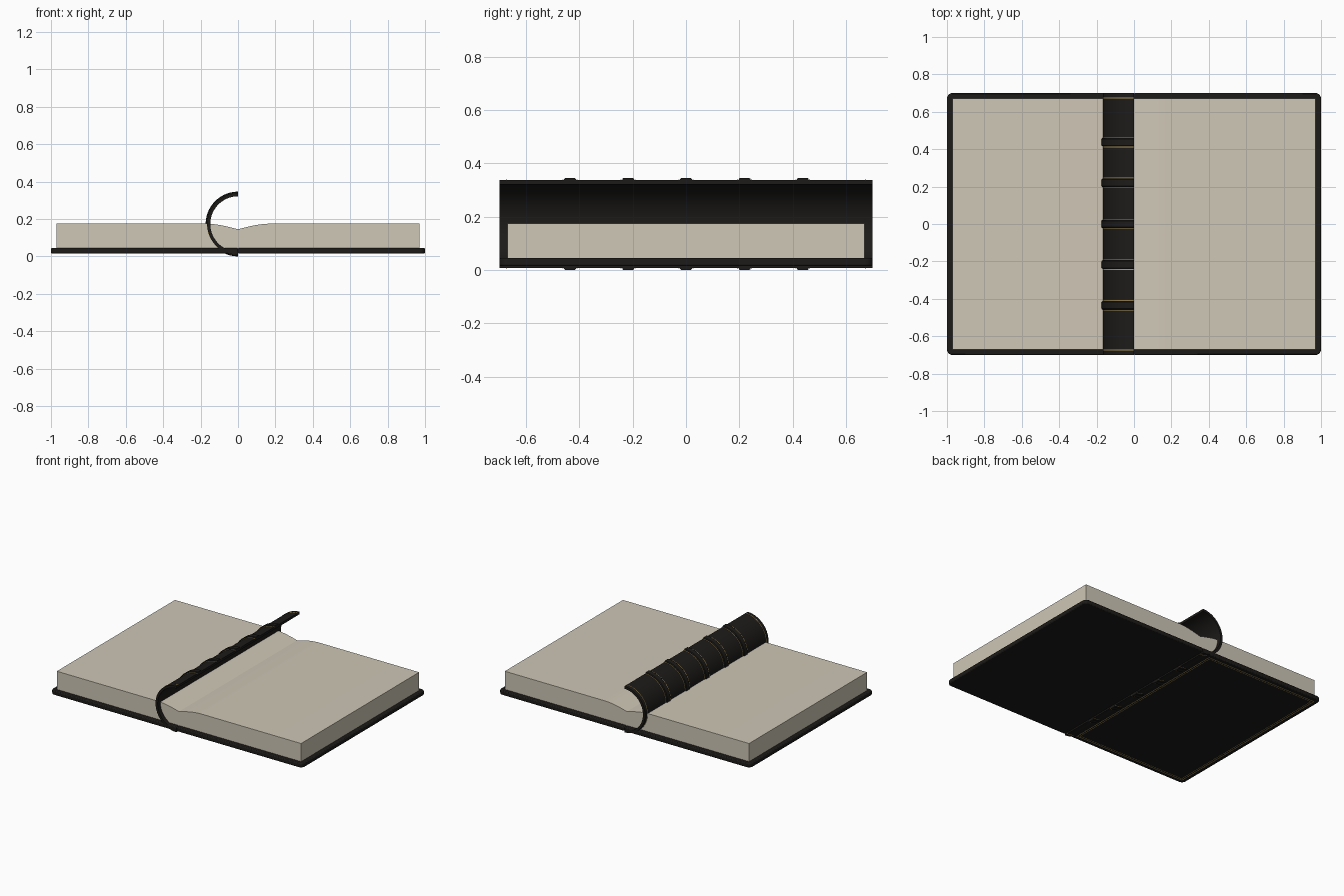
import bpy, bmesh, math

if "Cube" in bpy.data.objects:
    bpy.data.objects.remove(bpy.data.objects["Cube"])

HALF_Y, CZ = 0.70, 0.173          # half book height, spine axis height


def material(name, rgb):
    m = bpy.data.materials.new(name)
    m.diffuse_color = (*rgb, 1)
    m.use_nodes = True
    m.node_tree.nodes["Principled BSDF"].inputs["Base Color"].default_value = m.diffuse_color
    return m


LEATHER = material("black_leather", (0.012, 0.011, 0.010))
PAPER = material("paper", (0.62, 0.57, 0.47))
GOLD = material("gilt", (0.45, 0.33, 0.12))


def finish(name, bm, mat, bevel=0, angle=35):
    bmesh.ops.recalc_face_normals(bm, faces=bm.faces)
    me = bpy.data.meshes.new(name)
    bm.to_mesh(me)
    bm.free()
    me.materials.append(mat)
    ob = bpy.data.objects.new(name, me)
    bpy.context.collection.objects.link(ob)
    if bevel:
        mod = ob.modifiers.new("rounded_edges", 'BEVEL')
        mod.width, mod.segments = bevel, 3
        mod.limit_method = 'ANGLE'
        mod.angle_limit = math.radians(40)
    bpy.ops.object.select_all(action='DESELECT')
    ob.select_set(True)
    bpy.context.view_layer.objects.active = ob
    bpy.ops.object.shade_smooth_by_angle(angle=math.radians(angle))
    return ob


def prism(name, outline, offset, mat, **kw):
    """Extrude a closed 3D outline along an offset."""
    bm = bmesh.new()
    face = bm.faces.new([bm.verts.new(p) for p in outline])
    new = bmesh.ops.extrude_face_region(bm, geom=[face])["geom"]
    bmesh.ops.translate(bm, vec=offset, verts=[v for v in new if isinstance(v, bmesh.types.BMVert)])
    return finish(name, bm, mat, **kw)


def arc_sweep(name, section, mat, steps=40):
    """Sweep a (radius, y) section through the half circle on the -x side."""
    bm = bmesh.new()
    rings = []
    for i in range(steps + 1):
        a = math.pi * (0.5 + i / steps)
        rings.append([bm.verts.new((r * math.cos(a), y, CZ + r * math.sin(a))) for r, y in section])
    n = len(section)
    for a, b in zip(rings, rings[1:]):
        for j in range(n):
            k = (j + 1) % n
            bm.faces.new((a[j], a[k], b[k], b[j]))
    bm.faces.new(rings[0])
    bm.faces.new(rings[-1])
    return finish(name, bm, mat)


def box_section(r0, r1, y0, y1):
    return [(r0, y0), (r1, y0), (r1, y1), (r0, y1)]


# cover boards and page blocks, one per side
for side, s in (("left", -1), ("right", 1)):
    outline = [(0, -HALF_Y)]
    for cy, start in ((-1, -90), (1, 0)):
        for i in range(7):
            a = math.radians(start + 15 * i)
            outline.append((0.97 + 0.03 * math.cos(a), cy * (HALF_Y - 0.03) + 0.03 * math.sin(a)))
    outline.append((0, HALF_Y))
    board = prism(side + "_cover_board", [(s * x, y, 0.015) for x, y in outline], (0, 0, 0.03), LEATHER)
    mod = board.modifiers.new("soft_rim", 'BEVEL')
    mod.width, mod.segments = 0.006, 2
    mod.limit_method = 'ANGLE'
    mod.angle_limit = math.radians(60)

    # pages swell up from the gutter and then lie flat
    top = [(0.18 * i / 12, 0.145 + 0.03 * math.sin(math.pi / 24 * i)) for i in range(13)]
    profile = top + [(0.97, 0.175), (0.97, 0.042), (0, 0.042)]
    prism(side + "_page_block", [(s * x, -0.67, z) for x, z in profile], (0, 1.34, 0), PAPER)

# curved spine shell
arc_sweep("spine", box_section(0.148, 0.165, -HALF_Y, HALF_Y), LEATHER)

# raised bands with gilt lines on both sides
for n, y in enumerate((-0.435, -0.217, 0, 0.22, 0.438), 1):
    w = 0.022
    arc_sweep(f"spine_band_{n}", [(0.160, y - w), (0.169, y - w), (0.173, y - w + 0.005),
                                  (0.173, y + w - 0.005), (0.169, y + w), (0.160, y + w)], LEATHER)
    for tag, d in (("lower", -0.026), ("upper", 0.026)):
        arc_sweep(f"band_{n}_{tag}_gilt_line", box_section(0.163, 0.1665, y + d - 0.002, y + d + 0.002), GOLD)

# gilt lines at head and tail of the spine
for tag, y in (("tail", -0.674), ("head", 0.674)):
    arc_sweep(f"spine_{tag}_gilt_line", box_section(0.163, 0.1665, y - 0.002, y + 0.002), GOLD)


# double gilt frame under the left board
def gilt_frame(name, x0, x1, hy, w):
    bm = bmesh.new()
    outer = [(x0, -hy), (x1, -hy), (x1, hy), (x0, hy)]
    inner = [(x0 + w, -hy + w), (x1 - w, -hy + w), (x1 - w, hy - w), (x0 + w, hy - w)]
    rings = [[bm.verts.new((x, y, z)) for x, y in ring]
             for ring, z in ((outer, 0.0155), (outer, 0.014), (inner, 0.014), (inner, 0.0155))]
    for i in range(4):
        a, b = rings[i], rings[(i + 1) % 4]
        for j in range(4):
            k = (j + 1) % 4
            bm.faces.new((a[j], a[k], b[k], b[j]))
    finish(name, bm, GOLD)


gilt_frame("outer_gilt_frame", -0.970, -0.075, 0.670, 0.005)
gilt_frame("inner_gilt_frame", -0.955, -0.090, 0.655, 0.003)
